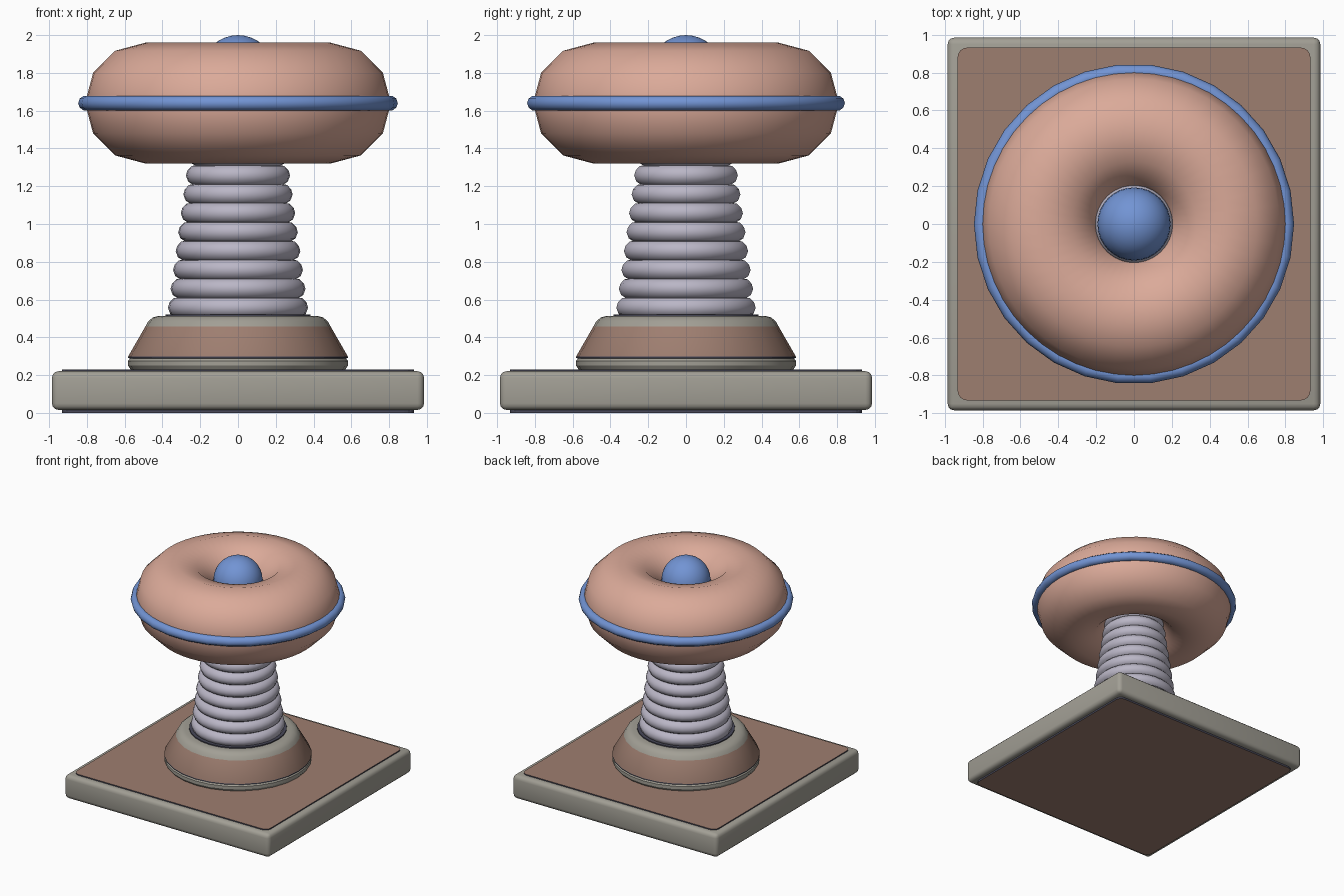
import bpy, bmesh, math

if "Cube" in bpy.data.objects:
    bpy.data.objects.remove(bpy.data.objects["Cube"])


def lin(c):
    c /= 255
    return c / 12.92 if c <= 0.04045 else ((c + 0.055) / 1.055) ** 2.4


def mat(name, r, g, b):
    m = bpy.data.materials.new(name)
    m.diffuse_color = (lin(r), lin(g), lin(b), 1)
    m.use_nodes = True
    m.node_tree.nodes["Principled BSDF"].inputs["Base Color"].default_value = m.diffuse_color
    return m


SALMON = mat("salmon", 219, 170, 153)
BLUE = mat("blue", 114, 148, 212)
BROWN = mat("brown", 158, 126, 112)
STONE = mat("stone grey", 162, 159, 149)
STEEL = mat("pale lavender grey", 186, 182, 198)
DARK = mat("dark slate", 72, 72, 88)


def finish(bm, name, mats, angle=None):
    bmesh.ops.recalc_face_normals(bm, faces=bm.faces)
    me = bpy.data.meshes.new(name)
    bm.to_mesh(me)
    bm.free()
    for m in mats:
        me.materials.append(m)
    ob = bpy.data.objects.new(name, me)
    bpy.context.collection.objects.link(ob)
    if angle:
        bpy.ops.object.select_all(action='DESELECT')
        ob.select_set(True)
        bpy.context.view_layer.objects.active = ob
        bpy.ops.object.shade_smooth_by_angle(angle=math.radians(angle))
    return ob


def revolve(name, profile, mats, sides, closed=False, bands=None, angle=40):
    """Lathe (radius, z) points around z; bands gives a material index per segment."""
    bm = bmesh.new()
    rings = []
    for r, z in profile:
        rings.append([bm.verts.new((r * math.cos(2 * math.pi * i / sides),
                                    r * math.sin(2 * math.pi * i / sides), z))
                      for i in range(sides)])
    n = len(rings)
    for k in range(n if closed else n - 1):
        a, b = rings[k], rings[(k + 1) % n]
        for i in range(sides):
            j = (i + 1) % sides
            f = bm.faces.new((a[i], a[j], b[j], b[i]))
            f.material_index = bands[k] if bands else 0
    if not closed:
        bm.faces.new(rings[0])
        top = bm.faces.new(rings[-1])
        top.material_index = bands[-1] if bands else 0
    return finish(bm, name, mats, angle)


def torus(name, major, minor, z, m, sides, steps):
    pts = [(major + minor * math.cos(2 * math.pi * k / steps),
            z + minor * math.sin(2 * math.pi * k / steps)) for k in range(steps)]
    return revolve(name, pts, [m], sides, closed=True, angle=80)


def panel(name, half, z0, z1, radius):
    """Thin rounded-corner square with a dark rim."""
    bm = bmesh.new()
    vs = []
    for q in range(4):
        mid = math.radians(45 + 90 * q)
        cx = math.copysign(half - radius, math.cos(mid))
        cy = math.copysign(half - radius, math.sin(mid))
        for s in range(5):
            a = math.radians(90 * q + 22.5 * s)
            vs.append(bm.verts.new((cx + radius * math.cos(a), cy + radius * math.sin(a), z0)))
    f = bm.faces.new(vs)
    ext = bmesh.ops.extrude_face_region(bm, geom=[f])["geom"]
    for v in ext:
        if isinstance(v, bmesh.types.BMVert):
            v.co.z = z1
    bm.normal_update()
    for f in bm.faces:
        f.material_index = 0 if abs(f.normal.z) > 0.5 else 1
    return finish(bm, name, [BROWN, DARK])


# Square plinth with rounded edges
bm = bmesh.new()
bmesh.ops.create_cube(bm, size=1)
for v in bm.verts:
    v.co = (v.co.x * 1.97, v.co.y * 1.97, 0.118 + v.co.z * 0.205)
bmesh.ops.bevel(bm, geom=bm.edges[:], offset=0.035, segments=3, profile=0.5, affect='EDGES')
finish(bm, "plinth", [STONE], 40)

# Inset panels on top and underneath
panel("top_panel", 0.932, 0.21, 0.23, 0.05)
panel("bottom_panel", 0.932, 0.0, 0.02, 0.05)

# Stepped collar: grey foot, dark seam, brown cone, grey shoulder, dark seat
revolve("collar",
        [(0.565, 0.225), (0.582, 0.25), (0.582, 0.275), (0.57, 0.288), (0.582, 0.29),
         (0.582, 0.298), (0.49, 0.458), (0.475, 0.485), (0.45, 0.506), (0.42, 0.513),
         (0.385, 0.513), (0.385, 0.522)],
        [STONE, BROWN, DARK], 28,
        bands=[0, 0, 0, 2, 2, 1, 0, 0, 0, 0, 2, 2], angle=30)

# Tapering ribbed column
profile = []
for i in range(13):
    z = 0.56 + 0.1 * i
    r = 0.371 - 0.0136 * i
    profile += [(r - 0.034, z - 0.05), (r - 0.012, z - 0.036), (r, z - 0.004),
                (r - 0.008, z + 0.024), (r - 0.03, z + 0.047)]
revolve("ribbed_column", profile, [STEEL], 30, angle=50)

# Large ring, its thin band and the ball in the middle
torus("large_ring", 0.49, 0.32, 1.64, SALMON, 48, 12)
torus("ring_band", 0.806, 0.04, 1.64, BLUE, 30, 10)

bm = bmesh.new()
bmesh.ops.create_uvsphere(bm, u_segments=32, v_segments=16, radius=0.193)
bmesh.ops.translate(bm, verts=bm.verts, vec=(0, 0, 1.807))
finish(bm, "centre_ball", [BLUE], 60)
